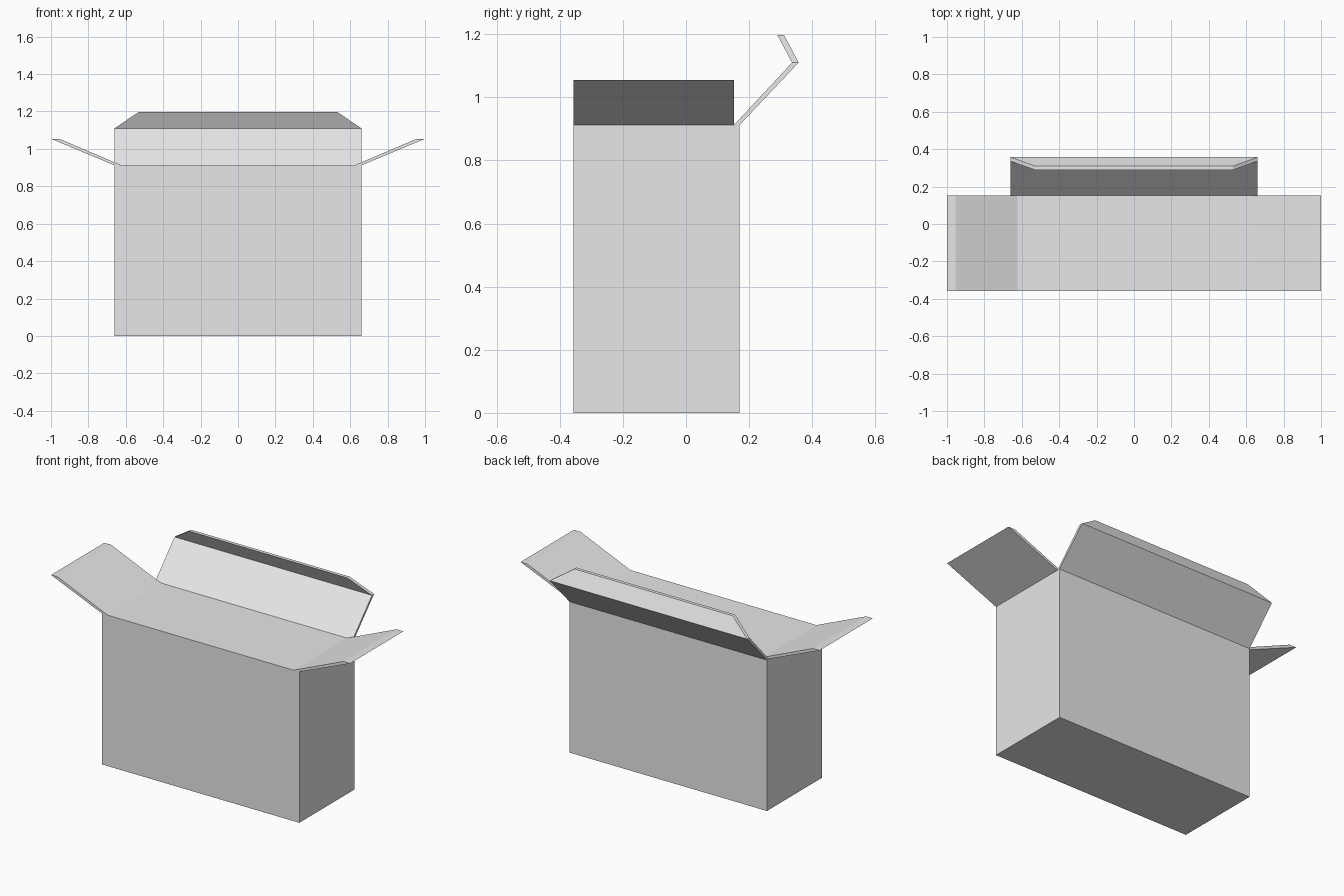
import bpy, bmesh

cube = bpy.data.objects.get("Cube")
if cube:
    bpy.data.objects.remove(cube, do_unlink=True)

grey = bpy.data.materials.new("light_grey_card")
grey.use_nodes = True
colour = (0.8, 0.8, 0.8, 1)
grey.diffuse_color = colour
grey.node_tree.nodes["Principled BSDF"].inputs["Base Color"].default_value = colour

HALF = 0.66              # half width of the carton
FRONT, BACK = -0.357, 0.17
FOLD = 0.912             # height where the flaps hinge
INNER = 0.152            # inner edge of the back hinge


def loft(name, rings):
    """Bridge equal-length rings of points and cap both ends."""
    bm = bmesh.new()
    loops = [[bm.verts.new(p) for p in ring] for ring in rings]
    for low, high in zip(loops, loops[1:]):
        for i in range(len(low)):
            j = (i + 1) % len(low)
            bm.faces.new((low[i], low[j], high[j], high[i]))
    bm.faces.new(loops[0])
    bm.faces.new(loops[-1])
    bmesh.ops.recalc_face_normals(bm, faces=bm.faces)
    mesh = bpy.data.meshes.new(name)
    bm.to_mesh(mesh)
    bm.free()
    mesh.materials.append(grey)
    obj = bpy.data.objects.new(name, mesh)
    bpy.context.collection.objects.link(obj)
    return obj


def rectangle(x0, x1, y0, y1, z):
    return [(x0, y0, z), (x1, y0, z), (x1, y1, z), (x0, y1, z)]


# Closed carton body
loft("carton_body", [rectangle(-HALF, HALF, FRONT, BACK, z) for z in (0, FOLD)])

# Side flaps, sloping outwards
for side, name in ((1, "left_flap"), (-1, "right_flap")):
    loft(name, [rectangle(side * 0.622, side * HALF, FRONT, INNER, FOLD),
                rectangle(side * 0.955, side, FRONT, INNER, 1.054)])

# Back flap, leaning back, with a tapered lip folded forwards
loft("back_flap", [rectangle(-HALF, HALF, INNER, BACK, FOLD),
                   rectangle(-HALF, HALF, 0.336, 0.357, 1.11),
                   rectangle(-0.53, 0.53, 0.289, 0.31, 1.198)])
